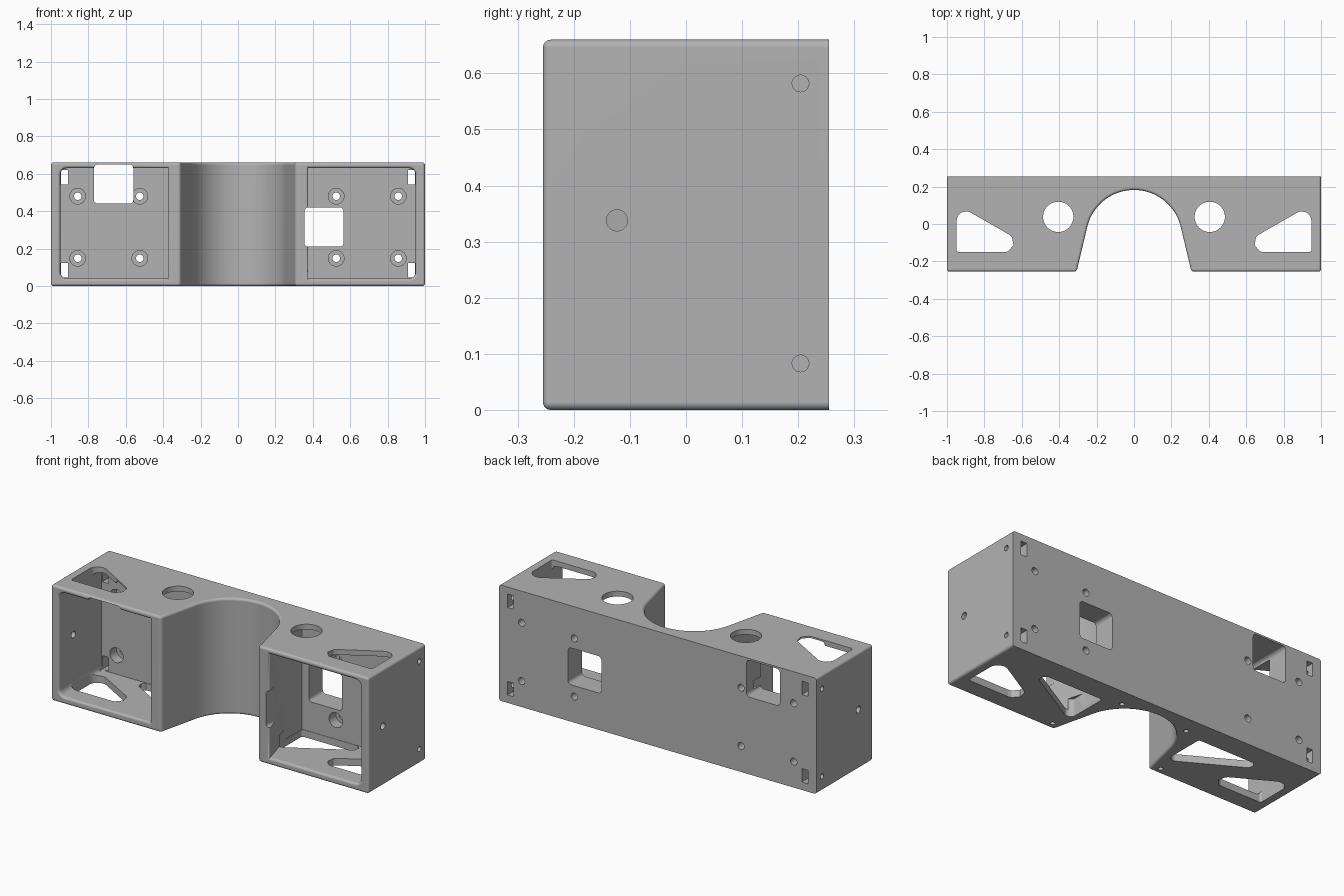
import bpy, bmesh, math
from mathutils import Vector

if "Cube" in bpy.data.objects:
    bpy.data.objects.remove(bpy.data.objects["Cube"])

H, D = 0.66, 0.255          # height and half depth
FLOOR, CEIL = 0.04, 0.63    # pocket limits
BACK = 0.13                 # front face of the rear wall
PLACE = {"x": lambda u, v, w: (w, u, v),
         "y": lambda u, v, w: (u, w, v),
         "z": lambda u, v, w: (u, v, w)}

grey = bpy.data.materials.new("plain grey")
grey.use_nodes = True
grey.diffuse_color = (0.45, 0.45, 0.45, 1)
grey.node_tree.nodes["Principled BSDF"].inputs["Base Color"].default_value = grey.diffuse_color


def rounded(points, radii, steps=6):
    """Round each corner of a 2D outline with its own radius."""
    out = []
    for i, p in enumerate(points):
        p = Vector(p)
        a = (Vector(points[i - 1]) - p).normalized()
        b = (Vector(points[(i + 1) % len(points)]) - p).normalized()
        r = radii[i]
        if r == 0:
            out.append(p)
            continue
        half = a.angle(b) / 2
        centre = p + (a + b).normalized() * r / math.sin(half)
        start = p + a * r / math.tan(half) - centre
        end = p + b * r / math.tan(half) - centre
        for k in range(steps + 1):
            d = start.lerp(end, k / steps).normalized() * r
            out.append(centre + d)
    return out


def circle(u, v, r, n=32):
    return [(u + r * math.cos(math.tau * i / n), v + r * math.sin(math.tau * i / n))
            for i in range(n)]


def box(u0, u1, v0, v1):
    return [(u0, v0), (u1, v0), (u1, v1), (u0, v1)]


def mirror(points, s):
    return [(s * p[0], p[1]) for p in points]


def prism(name, points, axis, lo, hi):
    """Extrude a 2D outline along an axis."""
    bm = bmesh.new()
    rings = [[bm.verts.new(PLACE[axis](p[0], p[1], w)) for p in points] for w in (lo, hi)]
    n = len(points)
    bm.faces.new(rings[0])
    bm.faces.new(rings[1])
    for i in range(n):
        j = (i + 1) % n
        bm.faces.new((rings[0][i], rings[0][j], rings[1][j], rings[1][i]))
    bmesh.ops.recalc_face_normals(bm, faces=bm.faces)
    mesh = bpy.data.meshes.new(name)
    bm.to_mesh(mesh)
    bm.free()
    obj = bpy.data.objects.new(name, mesh)
    bpy.context.collection.objects.link(obj)
    return obj


def carve(body, cutters):
    """Subtract the cutters, bake the result and remove them."""
    for c in cutters:
        c.hide_render = True
        mod = body.modifiers.new(c.name, "BOOLEAN")
        mod.operation, mod.solver, mod.object = "DIFFERENCE", "EXACT", c
    bpy.context.view_layer.update()
    deps = bpy.context.evaluated_depsgraph_get()
    mesh = bpy.data.meshes.new_from_object(body.evaluated_get(deps))
    body.modifiers.clear()
    body.data = mesh
    for c in cutters:
        bpy.data.objects.remove(c)


# Body outline: a bar with a rounded recess in the middle of the front
R, CY, TILT = 0.257, -0.075, math.radians(13.5)
outline = [(-1, -D), (-0.307, -D)]
for i in range(41):
    t = math.pi - TILT - (math.pi - 2 * TILT) * i / 40
    outline.append((R * math.cos(t), CY + R * math.sin(t)))
outline += [(0.307, -D), (1, -D), (1, D), (-1, D)]
body = prism("housing", outline, "z", 0, H)

# Two front pockets, rounded on their outer corners
pockets = []
for s in (1, -1):
    plan = [(0.395, -0.315), (0.95, -0.315), (0.95, BACK), (0.312, BACK), (0.312, -0.017)]
    cutter = prism("pocket_cutter", mirror(plan, s), "z", FLOOR, CEIL)
    bm = bmesh.new()
    bm.from_mesh(cutter.data)
    edges = [e for e in bm.edges if all(abs(v.co.x) > 0.94 for v in e.verts)
             and abs(e.verts[0].co.y - e.verts[1].co.y) > 0.1]
    bmesh.ops.bevel(bm, geom=edges, offset=0.035, segments=5, profile=0.5, affect="EDGES")
    bm.to_mesh(cutter.data)
    bm.free()
    pockets.append(cutter)
carve(body, pockets)

# Soften every outer edge except those of the rear face
bm = bmesh.new()
bm.from_mesh(body.data)
bmesh.ops.remove_doubles(bm, verts=bm.verts, dist=1e-5)


def softened(e):
    a, b = (v.co for v in e.verts)
    if len(e.link_faces) != 2 or e.calc_face_angle(0) < 0.4 or min(a.y, b.y) > D - 0.01:
        return False
    return (max(a.y, b.y) < -D + 0.001 or max(a.z, b.z) < 0.001 or min(a.z, b.z) > H - 0.001)


bmesh.ops.bevel(bm, geom=[e for e in bm.edges if softened(e)], offset=0.014,
                segments=4, profile=0.5, affect="EDGES", clamp_overlap=True)
bm.to_mesh(body.data)
bm.free()

# Rear windows, running forward through the rims
cuts = []
for u0, u1, v0, v1 in ((0.355, 0.565, 0.21, 0.42), (-0.77, -0.56, 0.44, 0.65)):
    cuts.append(prism("window_cutter", rounded(box(u0, u1, v0, v1), [0.02] * 4), "y", -0.3, 0.3))

outer_tri = rounded([(0.505, -0.15), (0.948, -0.15), (0.948, 0.104)], [0.05, 0.012, 0.05])
inner_tri = rounded([(0.314, -0.132), (0.77, 0.128), (0.314, 0.128)], [0.03, 0.03, 0.012])
for s in (1, -1):
    # Triangular openings in top and bottom, round hole in the top
    cuts.append(prism("outer_triangle_cutter", mirror(outer_tri, s), "z", -0.1, 0.8))
    cuts.append(prism("inner_triangle_cutter", mirror(inner_tri, s), "z", -0.1, 0.1))
    cuts.append(prism("cable_hole_cutter", circle(s * 0.405, 0.038, 0.081, 48), "z", 0.54, 0.8))
    # Counterbored mounting holes in the rear wall
    for x in (0.525, 0.857):
        for z in (0.148, 0.48):
            cuts.append(prism("bolt_cutter", circle(s * x, z, 0.02, 24), "y", 0.1, 0.3))
            cuts.append(prism("counterbore_cutter", circle(s * x, z, 0.042), "y", 0.1, 0.19))
    # Corner slots with side pin holes
    for z0, z1, pin in ((0.045, 0.122, 0.083), (0.543, 0.62, 0.582)):
        cuts.append(prism("slot_cutter", mirror(box(0.908, 0.946, z0, z1), s), "y", 0.1, 0.3))
        cuts.append(prism("pin_cutter", circle(0.204, pin, 0.015, 20), "x", *sorted((s * 0.92, s * 1.1))))
    cuts.append(prism("side_hole_cutter", circle(-0.123, 0.338, 0.019, 24), "x",
                      *sorted((s * 0.9, s * 1.1))))
    # Small blind holes underneath
    for x, y in ((0.208, 0.155), (0.35, -0.212)):
        cuts.append(prism("blind_hole_cutter", circle(s * x, y, 0.013, 20), "z", -0.1, 0.1))
carve(body, cuts)

# Finish: one colour, smooth curves with sharp edges
body.data.materials.clear()
body.data.materials.append(grey)
for p in body.data.polygons:
    p.material_index = 0
bpy.ops.object.select_all(action="DESELECT")
body.select_set(True)
bpy.context.view_layer.objects.active = body
bpy.ops.object.shade_smooth_by_angle(angle=math.radians(30))
body.modifiers.new("flat_face_normals", "WEIGHTED_NORMAL").keep_sharp = True
